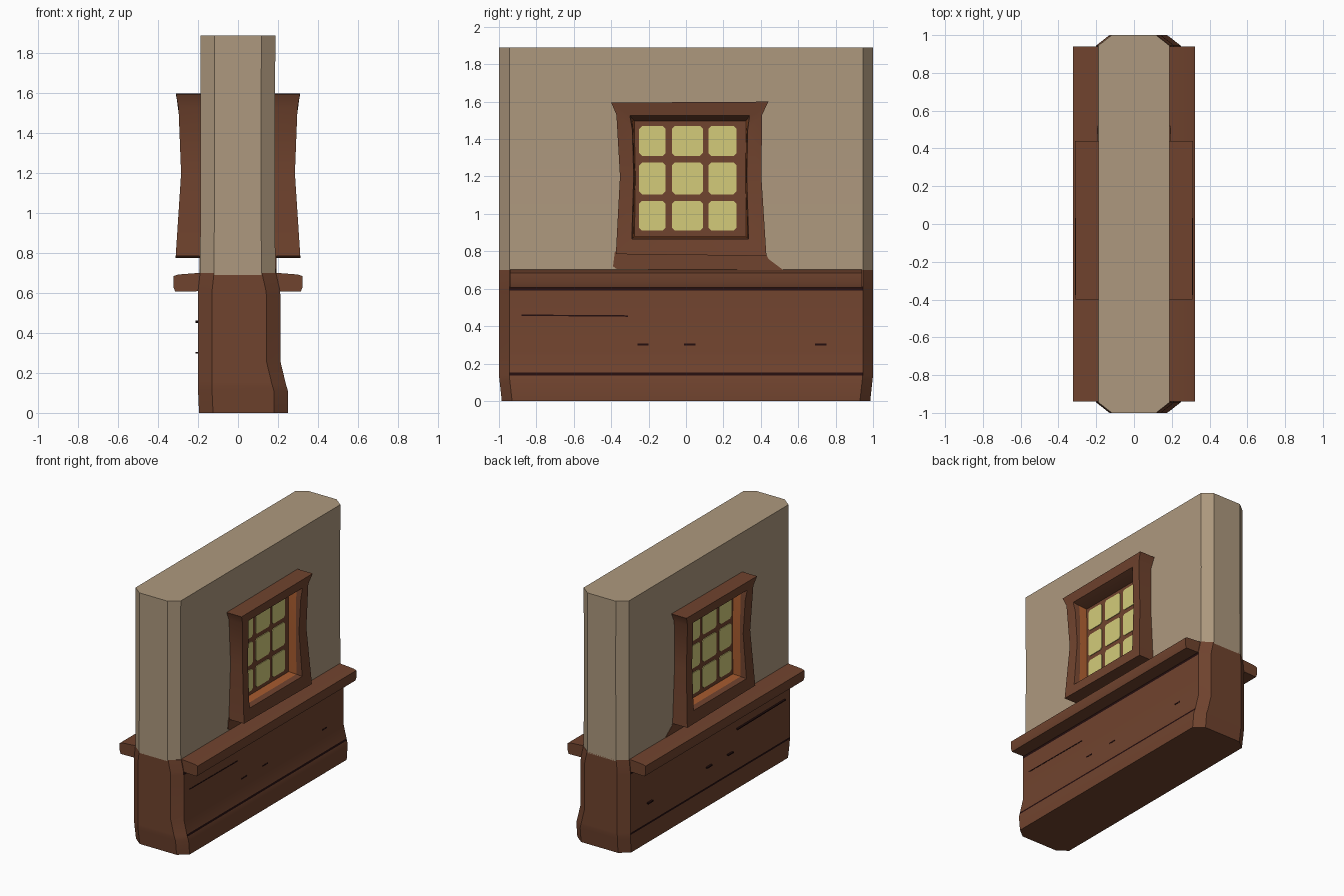
import bpy, bmesh

if "Cube" in bpy.data.objects:
    bpy.data.objects.remove(bpy.data.objects["Cube"])


def material(name, rgb):
    m = bpy.data.materials.new(name)
    lin = [(c / 255 / 12.92) if c < 11 else ((c / 255 + 0.055) / 1.055) ** 2.4 for c in rgb]
    m.diffuse_color = (*lin, 1)
    m.use_nodes = True
    m.node_tree.nodes["Principled BSDF"].inputs["Base Color"].default_value = m.diffuse_color
    return m


PLASTER = material("plaster", (174, 153, 126))
WOOD = material("brown wood", (112, 67, 46))
GLASS = material("yellow glass", (211, 203, 122))
EDGE = material("worn orange edge", (165, 90, 46))
DARK = material("dark groove", (36, 14, 14))


def finish(name, bm, mats, mirror=False):
    bmesh.ops.recalc_face_normals(bm, faces=bm.faces[:])
    me = bpy.data.meshes.new(name)
    bm.to_mesh(me)
    bm.free()
    ob = bpy.data.objects.new(name, me)
    bpy.context.collection.objects.link(ob)
    for m in mats:
        me.materials.append(m)
    if mirror:  # repeat on the other side of the wall
        ob.modifiers.new("both sides", 'MIRROR')
    bpy.ops.object.select_all(action='DESELECT')
    ob.select_set(True)
    bpy.context.view_layer.objects.active = ob
    bpy.ops.object.shade_smooth_by_angle(angle=0.5)
    return ob


def loft(rings, cap=True, mat_rule=None):
    """Skin a list of closed rings; mat_rule(row, side) picks the material."""
    bm = bmesh.new()
    vs = [[bm.verts.new(p) for p in r] for r in rings]
    n = len(rings[0])
    for j in range(len(vs) - 1):
        for i in range(n):
            k = (i + 1) % n
            f = bm.faces.new((vs[j][i], vs[j][k], vs[j + 1][k], vs[j + 1][i]))
            f.material_index = mat_rule(j, i) if mat_rule else 0
    if cap:
        bm.faces.new(vs[0])
        bm.faces.new(vs[-1])
    return bm


def plan(z, left, right, end=1.0):
    """Wall outline with clipped corners at height z."""
    c, s = 0.07, 0.055
    return [(right, -end + s, z), (right, end - s, z), (right - c, end, z), (left + c, end, z),
            (left, end - s, z), (left, -end + s, z), (left + c, -end, z), (right - c, -end, z)]


def plate(name, outline, x0, x1, mat):
    """Flat plate on the side of the wall, outline in y and z."""
    bm = loft([[(x, y, z) for y, z in outline] for x in (x0, x1)])
    return finish(name, bm, [mat], True)


def rect(y0, y1, z0, z1):
    return [(y0, z0), (y1, z0), (y1, z1), (y0, z1)]


# plaster upper wall
finish("plaster_wall", loft([plan(0.69, -0.19, 0.187), plan(1.3, -0.187, 0.185),
                             plan(1.89, -0.188, 0.187)]), [PLASTER])

# wooden lower wall, flared at the foot, with dark grooves on the long sides
levels = [(0, -.195, .25, .985), (.11, -.2, .25, .997), (.137, -.2, .242, 1), (.152, -.2, .238, 1),
          (.26, -.2, .212, 1), (.59, -.2, .212, 1), (.612, -.2, .21, 1), (.70, -.19, .19, 1)]
finish("wood_base", loft([plan(*l) for l in levels],
                         mat_rule=lambda j, i: 1 if j in (2, 5) and i in (0, 4) else 0),
       [WOOD, DARK])
plate("long_scratch", [(-.88, .455), (-.31, .45), (-.31, .458), (-.88, .462)], .19, .214, DARK)
for y in (-.23, .02, .72):
    plate("short_scratch", rect(y - .03, y + .03, .297, .306), .19, .214, DARK)

# ledge rail along both long sides
rail = [(.17, .61), (.315, .607), (.323, .63), (.323, .685), (.3, .693), (.17, .703)]
finish("ledge", loft([[(x, y, z) for x, z in rail] for y in (-.94, .94)]), [WOOD], True)

# window frame: wall edge, front edge, inner edge, worn reveal
outer = [(.31, -.40, 1.595), (.298, -.372, 1.53), (.285, -.353, 1.2), (.312, -.375, .785),
         (.312, .43, .775), (.285, .403, 1.2), (.298, .407, 1.53), (.312, .44, 1.60)]
inner = [(.298, -.30, 1.525), (.29, -.287, 1.45), (.278, -.28, 1.2), (.298, -.29, .865),
         (.298, .335, .865), (.278, .325, 1.2), (.29, .33, 1.45), (.298, .34, 1.525)]
hole = [(-.275, 1.495), (-.275, 1.44), (-.27, 1.2), (-.275, .88),
        (.32, .88), (.318, 1.2), (.32, 1.44), (.32, 1.495)]
back = [(.18, y, z) for x, y, z in outer]
middle = [(.255, (a[1] + b[0]) / 2, (a[2] + b[1]) / 2) for a, b in zip(inner, hole)]
deep = [(.188, y, z) for y, z in hole]
finish("window_frame", loft([back, outer, inner, middle, deep], cap=False,
                            mat_rule=lambda j, i: 1 if j == 3 and i != 7 else 0),
       [WOOD, EDGE], True)

# lattice board with nine glass panes
plate("lattice", rect(-.285, .33, .87, 1.51), .18, .196, WOOD)
for y0, y1 in ((-.25, -.11), (-.075, .09), (.12, .27)):
    for z0, z1 in ((.91, 1.07), (1.105, 1.275), (1.31, 1.47)):
        c = .015
        pane = [(y0 + c, z0), (y1 - c, z0), (y1, z0 + c), (y1, z1 - c),
                (y1 - c, z1), (y0 + c, z1), (y0, z1 - c), (y0, z0 + c)]
        plate("glass_pane", pane, .195, .201, GLASS)

# painted apron under the window
plate("window_apron", [(-.37, .705), (.52, .70), (.44, .76), (.42, .80), (-.38, .80), (-.39, .72)],
      .185, .192, WOOD)
